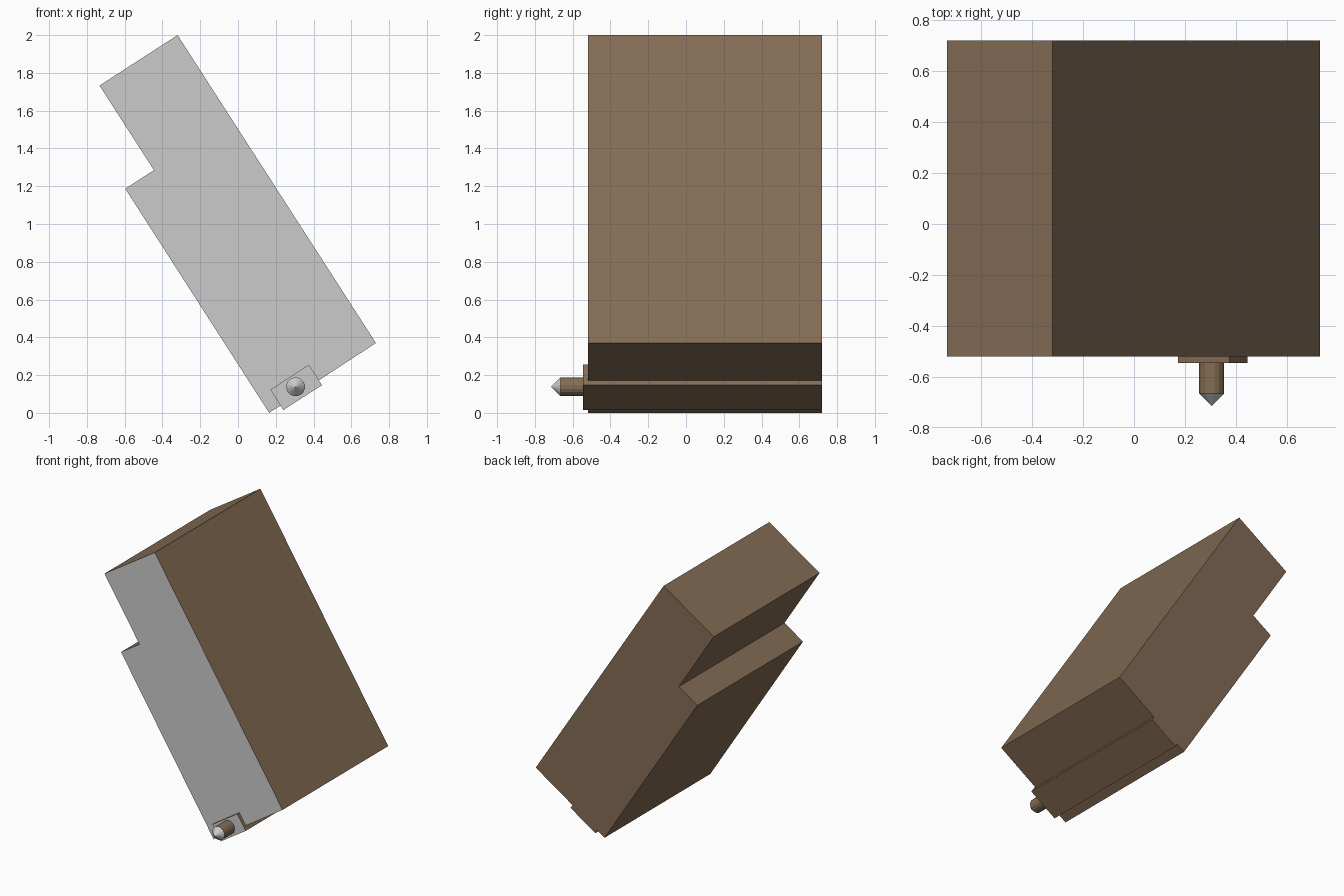
import bpy, bmesh, math
from mathutils import Matrix

if "Cube" in bpy.data.objects:
    bpy.data.objects.remove(bpy.data.objects["Cube"])

brown = bpy.data.materials.new("brown")
brown.diffuse_color = (0.23, 0.15, 0.09, 1)
brown.use_nodes = True
brown.node_tree.nodes["Principled BSDF"].inputs["Base Color"].default_value = brown.diffuse_color


def finish(name, bm, grey_front=True):
    bmesh.ops.recalc_face_normals(bm, faces=bm.faces)
    mesh = bpy.data.meshes.new(name)
    mesh.materials.append(brown)
    mesh.materials.append(None)  # plain grey slot
    for f in bm.faces:
        if grey_front and f.normal.y < -0.5:
            f.material_index = 1
    bm.to_mesh(mesh)
    bm.free()
    obj = bpy.data.objects.new(name, mesh)
    bpy.context.collection.objects.link(obj)
    return obj


def slab(name, profile, y0, y1):
    """Extrude an x-z outline from y0 to y1."""
    bm = bmesh.new()
    face = bm.faces.new([bm.verts.new((x, y0, z)) for x, z in profile])
    ext = bmesh.ops.extrude_face_region(bm, geom=[face], use_keep_orig=True)
    verts = [v for v in ext["geom"] if isinstance(v, bmesh.types.BMVert)]
    bmesh.ops.translate(bm, verts=verts, vec=(0, y1 - y0, 0))
    return finish(name, bm)


def pin_piece(name, r_back, r_front, y_back, y_front):
    """Round section of the pin, pointing towards -y."""
    bm = bmesh.new()
    place = (Matrix.Translation((0.305, (y_back + y_front) / 2, 0.138))
             @ Matrix.Rotation(math.radians(-33), 4, 'Y')
             @ Matrix.Rotation(math.radians(90), 4, 'X'))
    bmesh.ops.create_cone(bm, cap_ends=True, segments=16, radius1=r_back,
                          radius2=r_front, depth=y_back - y_front, matrix=place)
    return finish(name, bm)


# Leaning main block with a step on its left side
slab("body", [(0.165, 0), (0.73, 0.37), (-0.32, 2.0), (-0.733, 1.733),
              (-0.445, 1.285), (-0.597, 1.187)], -0.52, 0.72)
# Bar set into the lower end, running the full depth
slab("bar", [(0.24, 0.015), (0.445, 0.147), (0.375, 0.255), (0.172, 0.123)],
     -0.545, 0.72)
# Pin with pointed tip
pin_piece("pin_shaft", 0.05, 0.05, -0.54, -0.665)
pin_piece("pin_tip", 0.05, 0.0, -0.665, -0.715)
